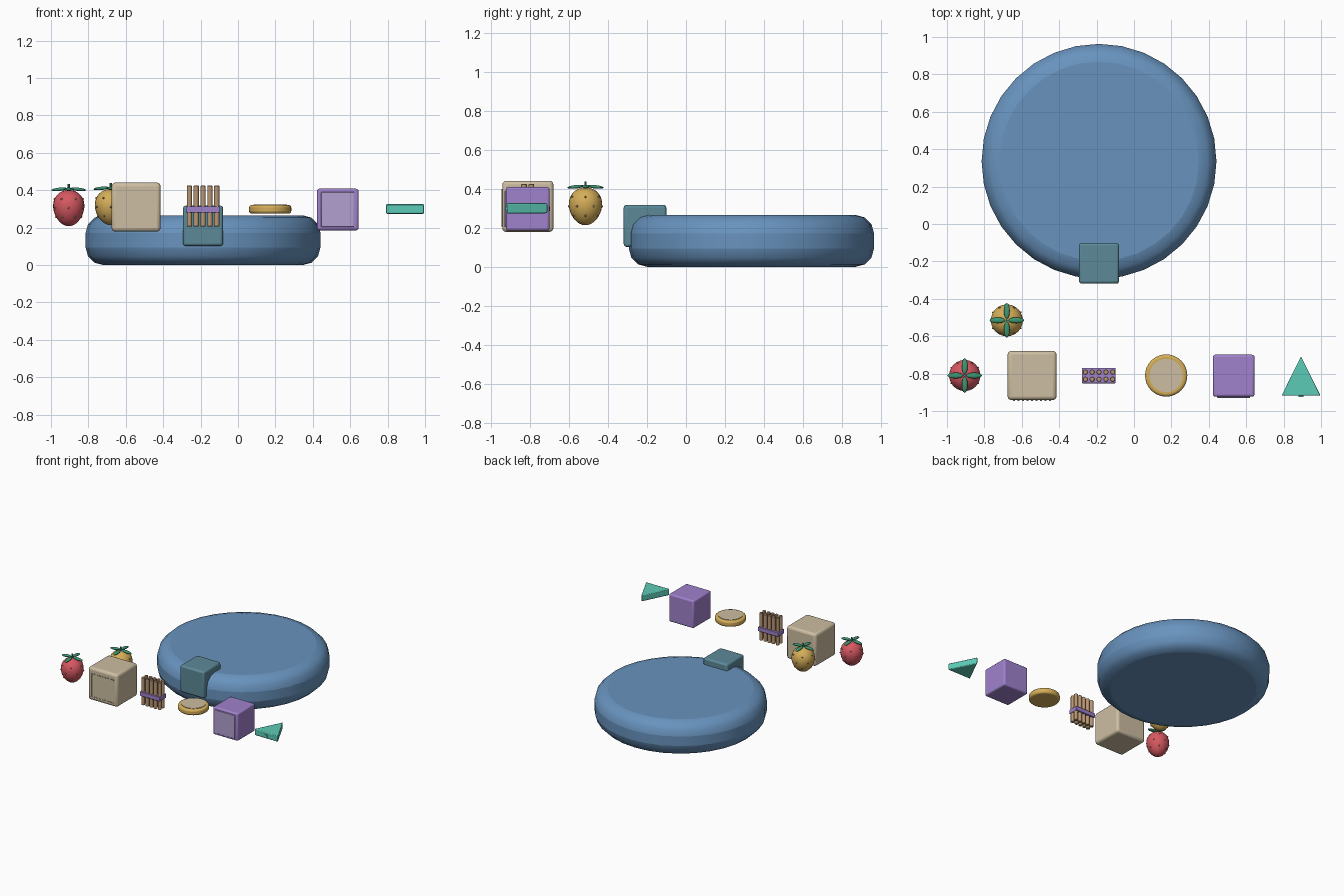
import bpy, bmesh, math
from mathutils import Vector, Matrix

if "Cube" in bpy.data.objects:
    bpy.data.objects.remove(bpy.data.objects["Cube"])


def material(name, *rgb):
    lin = [((c / 255 + 0.055) / 1.055) ** 2.4 for c in rgb] + [1]
    m = bpy.data.materials.new(name)
    m.use_nodes = True
    m.diffuse_color = lin
    m.node_tree.nodes["Principled BSDF"].inputs["Base Color"].default_value = lin
    return m


blue = material("cushion blue", 104, 147, 190)
teal = material("slate teal", 92, 138, 153)
red = material("berry red", 214, 88, 98)
gold = material("warm gold", 212, 173, 88)
tan = material("pale tan", 205, 190, 162)
wood = material("stick brown", 184, 150, 115)
purple = material("purple", 160, 130, 205)
lavender = material("lavender", 178, 160, 208)
mint = material("mint", 92, 203, 182)
green = material("leaf green", 62, 150, 115)


def finish(name, bm, mat, loc, bevel=0, segments=3):
    me = bpy.data.meshes.new(name)
    bmesh.ops.recalc_face_normals(bm, faces=bm.faces)
    bm.to_mesh(me)
    bm.free()
    me.materials.append(mat)
    ob = bpy.data.objects.new(name, me)
    ob.location = loc
    bpy.context.collection.objects.link(ob)
    if bevel:
        mod = ob.modifiers.new("Bevel", "BEVEL")
        mod.width, mod.segments, mod.limit_method = bevel, segments, "ANGLE"
        mod.angle_limit = math.radians(40)
    bpy.ops.object.select_all(action="DESELECT")
    ob.select_set(True)
    bpy.context.view_layer.objects.active = ob
    bpy.ops.object.shade_smooth_by_angle(angle=math.radians(40))
    return ob


def box(name, mat, loc, size, bevel=0, segments=3):
    bm = bmesh.new()
    bmesh.ops.create_cube(bm, size=1)
    bmesh.ops.scale(bm, vec=size, verts=bm.verts)
    return finish(name, bm, mat, loc, bevel, segments)


def cylinder(name, mat, loc, radius, depth, sides=32, bevel=0, segments=3):
    bm = bmesh.new()
    bmesh.ops.create_cone(bm, cap_ends=True, segments=sides, radius1=radius,
                          radius2=radius, depth=depth)
    return finish(name, bm, mat, loc, bevel, segments)


def berry(name, mat, seed_mat, x, y, z, radius):
    # Egg-shaped body, narrower towards the bottom
    def surface(d):
        taper = 1 + 0.12 * d.z
        return Vector((d.x * radius * taper, d.y * radius * taper, d.z * 0.097))

    bm = bmesh.new()
    bmesh.ops.create_uvsphere(bm, u_segments=24, v_segments=16, radius=1)
    for v in bm.verts:
        v.co = surface(v.co)
    finish(name + "_body", bm, mat, (x, y, z))
    # Seeds in staggered rings
    bm = bmesh.new()
    for ring, height in enumerate((-0.5, 0, 0.5)):
        for i in range(6):
            a = math.tau * (i + ring / 2) / 6
            r = math.sqrt(1 - height * height)
            p = surface(Vector((r * math.cos(a), r * math.sin(a), height)))
            bmesh.ops.create_icosphere(bm, subdivisions=1, radius=0.006,
                                       matrix=Matrix.Translation(p))
    finish(name + "_seeds", bm, seed_mat, (x, y, z))
    # Cross of four leaves
    bm = bmesh.new()
    for i in range(4):
        m = (Matrix.Rotation(i * math.pi / 2, 4, "Z") @ Matrix.Translation((0.05, 0, 0))
             @ Matrix.Rotation(0.1, 4, "Y") @ Matrix.Diagonal((0.043, 0.016, 0.009, 1)))
        bmesh.ops.create_uvsphere(bm, u_segments=12, v_segments=8, radius=1, matrix=m)
    finish(name + "_leaves", bm, green, (x, y, z + 0.1))
    cylinder(name + "_stem", green, (x, y, z + 0.11), 0.006, 0.035, 8)


# Round cushion and the block resting on its front edge
cylinder("cushion", blue, (-0.187, 0.335, 0.133), 0.628, 0.266, 32, 0.095, 3)
box("cushion_block", teal, (-0.187, -0.21, 0.21), (0.214, 0.218, 0.215), 0.014)

# Berries
berry("red_berry", red, gold, -0.905, -0.81, 0.305, 0.083)
berry("golden_berry", gold, wood, -0.68, -0.515, 0.31, 0.085)

# Tan block with a thin stitched frame on the front
box("tan_block", tan, (-0.545, -0.81, 0.31), (0.262, 0.262, 0.262), 0.02)
for side in (-1, 1):
    box("block_seam_upright", tan, (-0.545 + side * 0.097, -0.942, 0.302),
        (0.006, 0.006, 0.185))
    for i in range(9):
        box("block_stitch", tan, (-0.641 + i * 0.024, -0.942, 0.302 + side * 0.092),
            (0.012, 0.009, 0.006))

# Bundle of sticks with a band
for i in range(5):
    for row in (-1, 1):
        cylinder("stick", wood, (-0.187 + (i - 2) * 0.0365, -0.811 + row * 0.019, 0.315),
                 0.0145, 0.22, 10, 0.003, 1)
box("bundle_band", purple, (-0.188, -0.811, 0.297), (0.18, 0.082, 0.034), 0.004, 2)

# Gold disc with a pale face
cylinder("gold_disc", gold, (0.172, -0.81, 0.298), 0.113, 0.046, 32, 0.014)
cylinder("disc_face", tan, (0.172, -0.81, 0.322), 0.089, 0.005)

# Purple box with a front panel
box("purple_box", purple, (0.533, -0.811, 0.297), (0.222, 0.224, 0.222), 0.012)
box("box_panel", lavender, (0.533, -0.925, 0.297), (0.176, 0.009, 0.186), 0.003, 2)

# Triangular wedge with a small hooked mark on its front
bm = bmesh.new()
corners = [(-0.104, -0.105), (0.104, -0.105), (0, 0.105)]
face = bm.faces.new([bm.verts.new((px, py, -0.026)) for px, py in corners])
ext = bmesh.ops.extrude_face_region(bm, geom=[face])
bmesh.ops.translate(bm, vec=(0, 0, 0.052),
                    verts=[v for v in ext["geom"] if isinstance(v, bmesh.types.BMVert)])
finish("wedge", bm, mint, (0.893, -0.813, 0.3), 0.006, 2)
box("wedge_mark_bar", mint, (0.893, -0.92, 0.305), (0.026, 0.008, 0.005))
box("wedge_mark_hook", mint, (0.904, -0.92, 0.298), (0.005, 0.008, 0.016))
